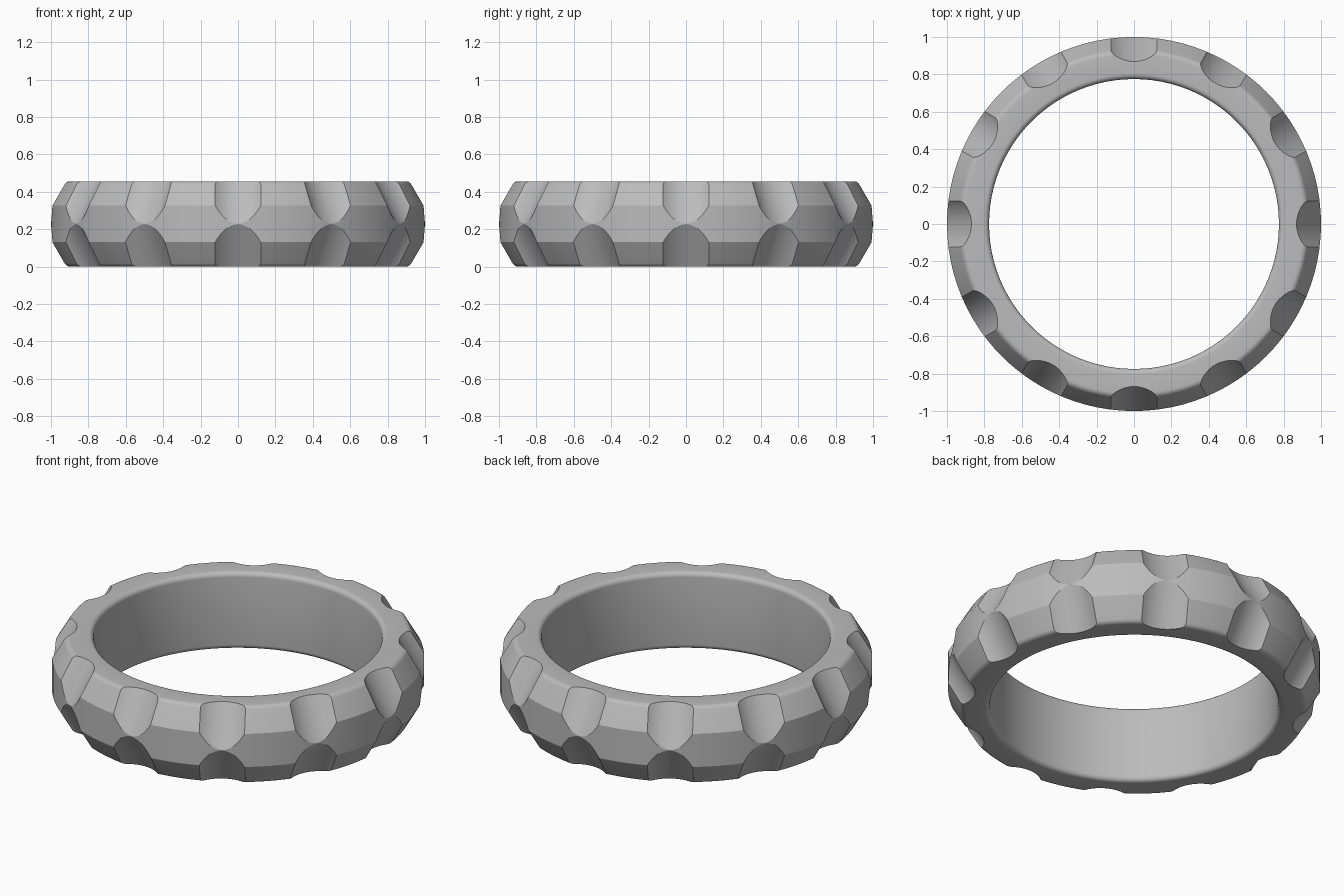
import bpy, bmesh
from math import sin, cos, tan, radians, pi
from mathutils import Matrix, Vector

cube = bpy.data.objects.get("Cube")
if cube:
    bpy.data.objects.remove(cube, do_unlink=True)

HEIGHT, INNER, OUTER = 0.456, 0.775, 1.0
SHOULDER = 0.326             # height where the outer wall starts to lean in
LEAN = radians(30)
GROOVES, GROOVE_R = 12, 0.2

metal = bpy.data.materials.new("plain grey")
metal.use_nodes = True
grey = (0.5, 0.5, 0.5, 1)
metal.diffuse_color = grey
metal.node_tree.nodes["Principled BSDF"].inputs["Base Color"].default_value = grey


def mesh_object(name, bm):
    mesh = bpy.data.meshes.new(name)
    bm.to_mesh(mesh)
    bm.free()
    obj = bpy.data.objects.new(name, mesh)
    bpy.context.collection.objects.link(obj)
    mesh.materials.append(metal)
    return obj


def fillet(r, z, radius, start, end, steps=6):
    """Arc points in the (radius, height) plane."""
    angles = [radians(start + (end - start) * i / steps) for i in range(steps + 1)]
    return [(r + radius * cos(a), z + radius * sin(a)) for a in angles]


# Ring: upper half of the profile, mirrored and revolved
outer_f, inner_f = 0.035, 0.028
rim = OUTER - (HEIGHT - SHOULDER) * tan(LEAN)
upper = [(OUTER, SHOULDER)]
upper += fillet(rim - outer_f * tan(LEAN), HEIGHT - outer_f, outer_f, 30, 90)
upper += fillet(INNER + inner_f, HEIGHT - inner_f, inner_f, 90, 180)
profile = upper + [(r, HEIGHT - z) for r, z in reversed(upper)]

bm = bmesh.new()
verts = [bm.verts.new((r, 0, z)) for r, z in profile]
edges = [bm.edges.new((v, verts[i - 1])) for i, v in enumerate(verts)]
bmesh.ops.spin(bm, geom=verts + edges, cent=(0, 0, 0), axis=(0, 0, 1),
               angle=2 * pi, steps=96, use_merge=True)
bmesh.ops.remove_doubles(bm, verts=bm.verts, dist=1e-5)
bmesh.ops.recalc_face_normals(bm, faces=bm.faces)
ring = mesh_object("scalloped_ring", bm)


# Grooves: tilted cylinders around the rim, one set above and one below
def groove_cutters(name, side):
    bm = bmesh.new()
    normal = Vector((cos(LEAN), 0, side * sin(LEAN)))
    along = Vector((-sin(LEAN), 0, side * cos(LEAN)))
    touch = Vector((OUTER, 0, HEIGHT / 2 + side * 0.001))
    centre = touch + normal * GROOVE_R + along * 0.12
    tilt = Matrix.Rotation(-side * LEAN, 4, 'Y')
    for i in range(GROOVES):
        turn = Matrix.Rotation(2 * pi * i / GROOVES, 4, 'Z')
        bmesh.ops.create_cone(bm, cap_ends=True, segments=64, radius1=GROOVE_R,
                              radius2=GROOVE_R, depth=0.7,
                              matrix=turn @ Matrix.Translation(centre) @ tilt)
    cutter = mesh_object(name, bm)
    cutter.hide_render = True
    return cutter


bpy.context.view_layer.objects.active = ring
for name, side in (("upper_groove_cutters", 1), ("lower_groove_cutters", -1)):
    cutter = groove_cutters(name, side)
    cut = ring.modifiers.new(name, 'BOOLEAN')
    cut.operation, cut.solver, cut.object = 'DIFFERENCE', 'EXACT', cutter
    bpy.ops.object.modifier_apply(modifier=cut.name)
    bpy.data.objects.remove(cutter, do_unlink=True)

# Smooth curved surfaces, crisp groove and shoulder edges
for obj in bpy.context.selected_objects:
    obj.select_set(False)
ring.select_set(True)
bpy.ops.object.shade_smooth_by_angle(angle=radians(18))
